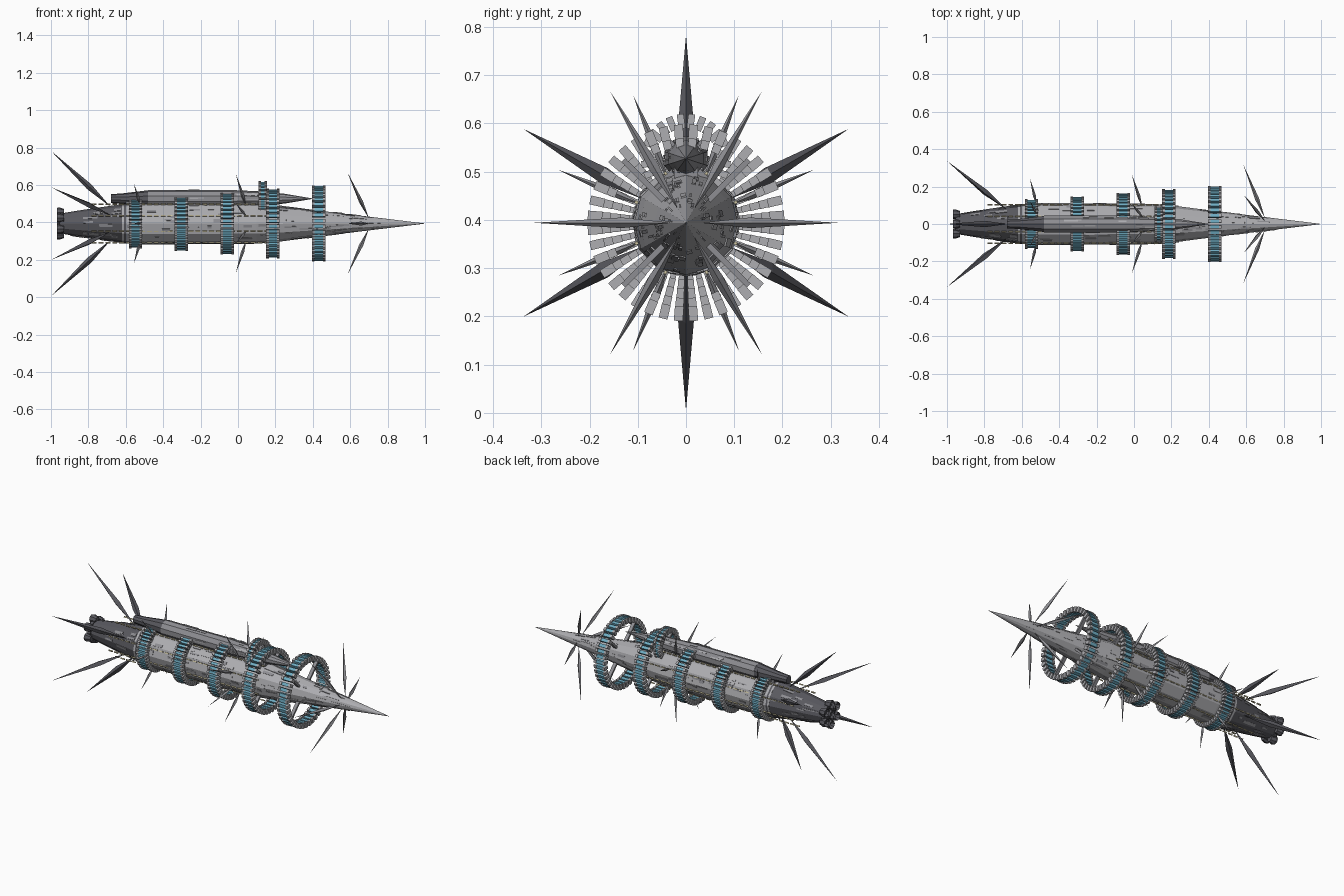
import bpy, bmesh, random
from math import pi, cos, sin, atan2, radians
from mathutils import Matrix, Vector

if "Cube" in bpy.data.objects:
    bpy.data.objects.remove(bpy.data.objects["Cube"])

random.seed(4)
ZC = 0.394          # main axis height
ZD = 0.527          # dorsal hull axis height


def mat(name, c):
    m = bpy.data.materials.new(name)
    m.diffuse_color = (*c, 1)
    m.use_nodes = True
    m.node_tree.nodes["Principled BSDF"].inputs["Base Color"].default_value = m.diffuse_color
    return m


LIGHT = mat("hull_grey", (0.42, 0.42, 0.44))
MID = mat("panel_grey", (0.27, 0.27, 0.29))
DARK = mat("dark_grey", (0.1, 0.1, 0.115))
BLUE = mat("ring_blue", (0.16, 0.42, 0.55))
LAMP = mat("window_yellow", (0.62, 0.56, 0.36))


def finish(bm, name, m):
    bmesh.ops.recalc_face_normals(bm, faces=bm.faces)
    me = bpy.data.meshes.new(name)
    bm.to_mesh(me)
    bm.free()
    me.materials.append(m)
    ob = bpy.data.objects.new(name, me)
    bpy.context.collection.objects.link(ob)
    return ob


def frame(zc, deg, x=0, r=0):
    """Local x = ship axis, local z = outward at angle deg from straight up."""
    return (Matrix.Translation((0, 0, zc)) @ Matrix.Rotation(radians(deg), 4, 'X')
            @ Matrix.Translation((x, 0, r)))


def box(bm, m, sx, sy, sz):
    bmesh.ops.create_cube(bm, size=1, matrix=m @ Matrix.Diagonal((sx, sy, sz, 1)))


def lathe(name, profile, sides, zc, m, yc=0.0, phase=0.0):
    bm = bmesh.new()
    loops = []
    for x, r in profile:
        loops.append([bm.verts.new((x, yc + r * sin(2 * pi * (i + phase) / sides),
                                    zc + r * cos(2 * pi * (i + phase) / sides)))
                      for i in range(sides)])
    for a, b in zip(loops, loops[1:]):
        for i in range(sides):
            j = (i + 1) % sides
            bm.faces.new((a[i], a[j], b[j], b[i]))
    bm.faces.new(loops[0])
    bm.faces.new(loops[-1])
    return finish(bm, name, m)


# Main hull, stern and dorsal hull
hull = [(-0.62, 0.105), (-0.5, 0.112), (0.1, 0.108), (0.22, 0.097), (0.46, 0.066), (1.0, 0.0005)]
stern = [(-0.94, 0.055), (-0.85, 0.07), (-0.6, 0.107)]
dorsal = [(-0.48, 0.047), (-0.05, 0.047), (0.14, 0.038), (0.25, 0.026), (0.4, 0.001)]
lathe("main_hull", hull, 12, ZC, LIGHT)
lathe("stern_hull", stern, 12, ZC, DARK)
lathe("dorsal_hull", dorsal, 10, ZD, MID)
lathe("dorsal_stern", [(-0.68, 0.024), (-0.62, 0.028), (-0.48, 0.045)], 10, ZD, DARK)

# Dorsal pylon joining the two hulls
bm = bmesh.new()
box(bm, Matrix.Translation((-0.2, 0, 0.5)), 0.8, 0.05, 0.04)
finish(bm, "dorsal_pylon", MID)

# Engine cluster
lathe("engine_plate", [(-0.955, 0.06), (-0.935, 0.062)], 12, ZC, DARK)
for i in range(7):
    a, d = i * pi / 3, (0.06 if i else 0)
    lathe(f"engine_nozzle_{i}", [(-0.945, 0.012), (-0.968, 0.024), (-0.955, 0.026),
                                 (-0.93, 0.018)], 8, ZC + d * cos(a), DARK, d * sin(a))


# Segmented rings: grey end blocks with a blue slat between
def ring(name, x, r, n, zc, w, r_hull, struts):
    ends, slats, arms = bmesh.new(), bmesh.new(), bmesh.new()
    depth = 0.03
    t = 2 * pi * r / n * 0.58
    for i in range(n):
        m = frame(zc, 360 * (i + 0.5) / n, x, r - depth / 2)
        for s in (-1, 1):
            box(ends, m @ Matrix.Translation((s * (w / 2 - 0.007), 0, 0)), 0.014, t, depth)
        box(slats, m, w - 0.026, t, depth * 0.75)
    for i in range(struts):
        span = r - depth - r_hull + 0.03
        m = frame(zc, 360 * (i + 0.5) / struts, x, r_hull - 0.02 + span / 2)
        box(arms, m, 0.02, 0.012, span)
    finish(ends, name + "_blocks", LIGHT)
    finish(slats, name + "_slats", BLUE)
    finish(arms, name + "_struts", MID)


for k, (x, r, rh) in enumerate([(-0.548, 0.133, 0.1), (-0.303, 0.148, 0.1), (-0.058, 0.166, 0.1),
                                (0.187, 0.186, 0.1), (0.432, 0.204, 0.068)]):
    ring(f"hull_ring_{k + 1}", x, r, 40, ZC, 0.072, rh, 4)
ring("dorsal_ring", 0.132, 0.093, 24, ZD, 0.046, 0.036, 4)


# Spikes: four-sided spindles swept back from the hull
def spikes(name, n, phase, base, tip, w, m):
    bm = bmesh.new()
    b, t = Vector((base[0], 0, base[1])), Vector((tip[0], 0, tip[1]))
    side = (t - b).cross(Vector((0, 1, 0))).normalized()
    mid = b.lerp(t, 0.36)
    for i in range(n):
        f = frame(ZC, 360 * (i + phase) / n)
        p, q = bm.verts.new(f @ b), bm.verts.new(f @ t)
        c = [bm.verts.new(f @ (mid + o)) for o in
             (side * w, Vector((0, w, 0)), -side * w, Vector((0, -w, 0)))]
        for j in range(4):
            bm.faces.new((p, c[j], c[j - 1]))
            bm.faces.new((q, c[j - 1], c[j]))
    finish(bm, name, m)


spikes("stern_spikes", 6, 0, (-0.68, 0.088), (-1.0, 0.389), 0.017, DARK)
spikes("aft_spikes", 6, 0.5, (-0.52, 0.1), (-0.556, 0.245), 0.008, MID)
spikes("mid_spikes", 8, 0.5, (0.045, 0.095), (-0.012, 0.287), 0.009, MID)
spikes("bow_spikes", 6, 0.5, (0.7, 0.03), (0.585, 0.316), 0.011, MID)

# Rows of window lights along the hull
bm = bmesh.new()
for row in range(8):
    for i in range(27):
        box(bm, frame(ZC, 22.5 + 45 * row, -0.77 + i * 0.037, 0.111), 0.026, 0.006, 0.007)
finish(bm, "window_rows", LAMP)


# Raised plating scattered over hull faces
def plating(name, profile, sides, zc, count, lo, hi, m, width):
    bm = bmesh.new()
    for _ in range(count):
        x = random.uniform(lo, hi)
        for (x0, r0), (x1, r1) in zip(profile, profile[1:]):
            if x0 <= x < x1:
                r = r0 + (r1 - r0) * (x - x0) / (x1 - x0)
                face = (random.randrange(sides) + 0.5) * 360 / sides
                f = frame(zc, face, x, r * cos(pi / sides))
                f = f @ Matrix.Rotation(-atan2(r1 - r0, x1 - x0), 4, 'Y')
                f = f @ Matrix.Translation((0, random.uniform(-0.2, 0.2) * r, 0))
                box(bm, f, random.uniform(0.02, 0.08), random.uniform(0.3, 1) * width * r,
                    random.uniform(0.003, 0.007))
    finish(bm, name, m)


plating("hull_plates_light", hull, 12, ZC, 90, -0.58, 0.75, LIGHT, 0.22)
plating("hull_plates_dark", hull, 12, ZC, 90, -0.58, 0.7, MID, 0.18)
plating("stern_plates", stern, 12, ZC, 40, -0.9, -0.63, MID, 0.2)
plating("dorsal_plates", dorsal, 10, ZD, 50, -0.45, 0.2, LIGHT, 0.25)
